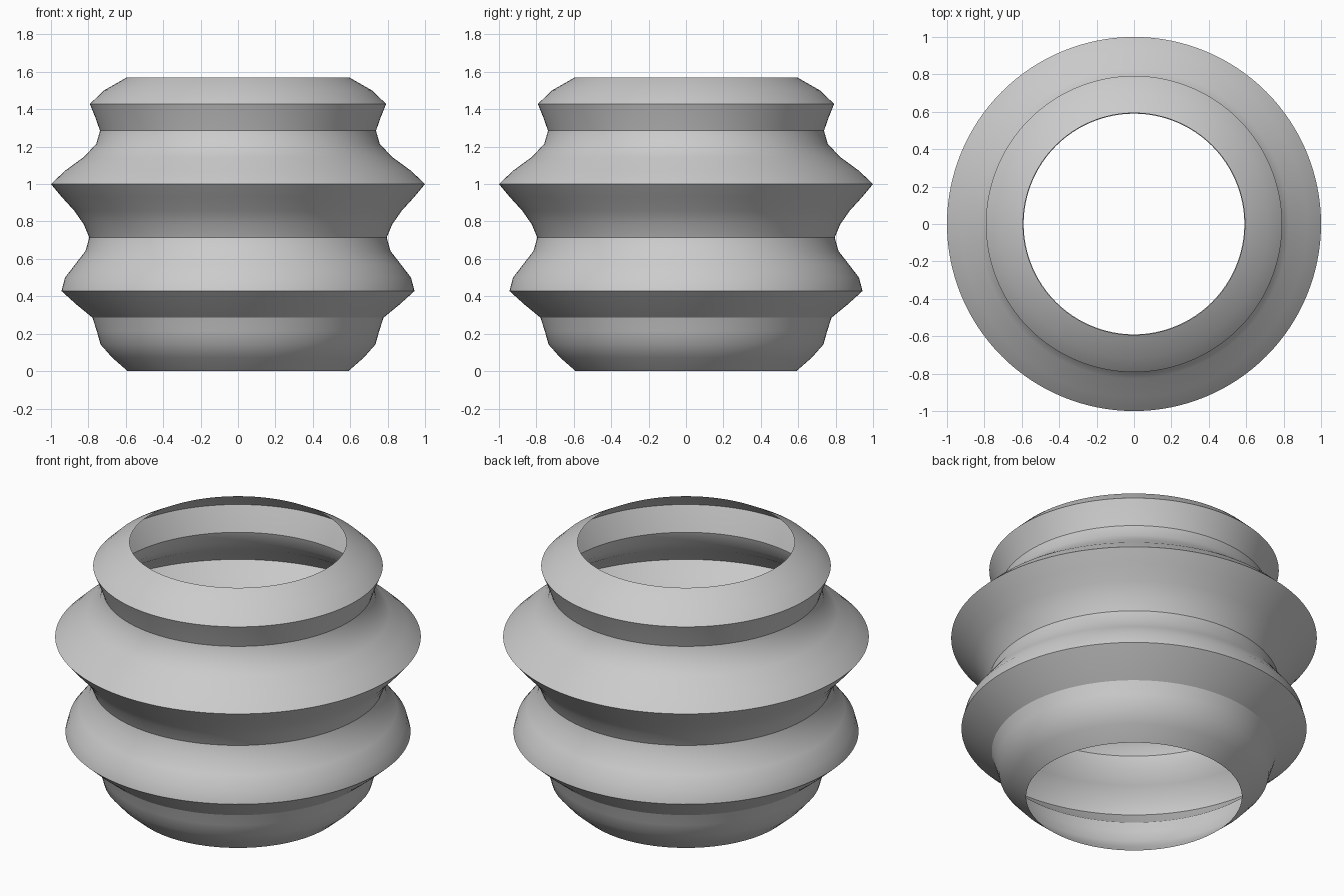
import bpy, bmesh, math

cube = bpy.data.objects.get("Cube")
if cube:
    bpy.data.objects.remove(cube, do_unlink=True)

SEGMENTS = 128
HEIGHT = 1.571

# Radii of evenly spaced rings, from the bottom rim to the top rim
RADII = [0.59, 0.672, 0.735, 0.755, 0.778, 0.865, 0.944, 0.925, 0.87, 0.815, 0.795,
         0.825, 0.875, 0.94, 1.0, 0.925, 0.827, 0.758, 0.738, 0.763, 0.792, 0.718, 0.593]
CREASES = {4, 6, 10, 14, 18, 20}   # rings that form hard ridges and grooves

# Grey material
grey = bpy.data.materials.new("light grey")
grey.use_nodes = True
colour = (0.6, 0.6, 0.6, 1)
grey.diffuse_color = colour
grey.node_tree.nodes["Principled BSDF"].inputs["Base Color"].default_value = colour

# Thin open shell turned around the z axis
bm = bmesh.new()
rings = []
for i, r in enumerate(RADII):
    z = HEIGHT * i / (len(RADII) - 1)
    angles = [2 * math.pi * k / SEGMENTS for k in range(SEGMENTS)]
    rings.append([bm.verts.new((r * math.cos(a), r * math.sin(a), z)) for a in angles])

for low, high in zip(rings, rings[1:]):
    for k in range(SEGMENTS):
        n = (k + 1) % SEGMENTS
        bm.faces.new((low[k], low[n], high[n], high[k])).smooth = True

# Hard edges around the ridges and grooves
for i in CREASES:
    for k in range(SEGMENTS):
        bm.edges.get((rings[i][k], rings[i][(k + 1) % SEGMENTS])).smooth = False

mesh = bpy.data.meshes.new("ribbed_vase_shell")
bm.to_mesh(mesh)
bm.free()
mesh.materials.append(grey)
shell = bpy.data.objects.new("ribbed_vase_shell", mesh)
bpy.context.collection.objects.link(shell)
